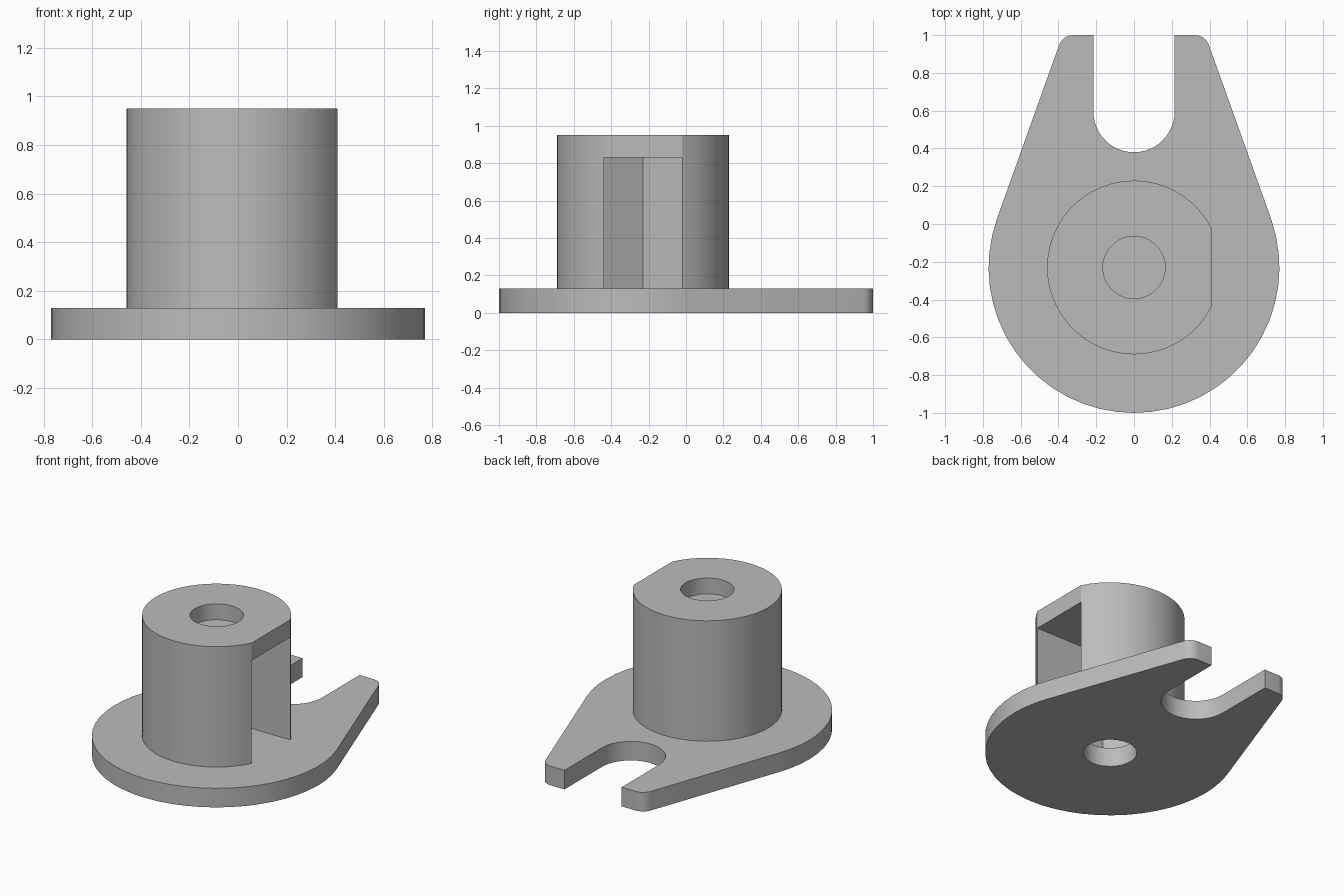
import bpy
import bmesh
from math import sin, cos, radians, degrees, acos, sqrt

cube = bpy.data.objects.get("Cube")
if cube:
    bpy.data.objects.remove(cube, do_unlink=True)

AXIS_Y = -0.23      # centre of the post and of the round end
PLATE_TOP = 0.13
ROOF = 0.83
TOP = 0.95

grey = bpy.data.materials.new("plain grey")
grey.use_nodes = True
grey.diffuse_color = (0.5, 0.5, 0.5, 1)
grey.node_tree.nodes["Principled BSDF"].inputs["Base Color"].default_value = (0.5, 0.5, 0.5, 1)


def arc(cx, cy, r, start, end, steps):
    """Points along a circular arc, angles in degrees."""
    angles = [radians(start + (end - start) * i / steps) for i in range(steps + 1)]
    return [(cx + r * cos(a), cy + r * sin(a)) for a in angles]


def prism(name, outline, z0, z1):
    """Extrude a flat outline between two heights."""
    bm = bmesh.new()
    face = bm.faces.new([bm.verts.new((x, y, z0)) for x, y in outline])
    up = bmesh.ops.extrude_face_region(bm, geom=[face])["geom"]
    for v in up:
        if isinstance(v, bmesh.types.BMVert):
            v.co.z = z1
    bmesh.ops.recalc_face_normals(bm, faces=bm.faces)
    mesh = bpy.data.meshes.new(name)
    bm.to_mesh(mesh)
    bm.free()
    mesh.materials.append(grey)
    obj = bpy.data.objects.new(name, mesh)
    bpy.context.collection.objects.link(obj)
    return obj


def combine(target, other, operation):
    """Apply a boolean and discard the helper."""
    mod = target.modifiers.new("combine", 'BOOLEAN')
    mod.operation = operation
    mod.solver = 'EXACT'
    mod.object = other
    bpy.context.view_layer.objects.active = target
    bpy.ops.object.modifier_apply(modifier=mod.name)
    bpy.data.objects.remove(other, do_unlink=True)


# Forked plate: round front end, tapering sides, rounded prong tips, open slot
half = arc(0, AXIS_Y, 0.77, -90, 19.7, 16)
half += arc(0.322, 0.921, 0.079, 20, 90, 6)
half += [(0.215, 1.0)]
half += arc(0, 0.595, 0.215, 0, -90, 12)
outline = half + [(-x, y) for x, y in reversed(half[1:-1])]
body = prism("flanged_post", outline, 0, PLATE_TOP)

# Post with one flat side
R, FLAT = 0.46, 0.41
a = degrees(acos(FLAT / R))
post = prism("post", arc(0, AXIS_Y, R, a, 360 - a, 44), 0.05, TOP)
combine(body, post, 'UNION')

# Side pocket with a hexagonal inner end
w = sqrt(R * R - FLAT * FLAT) + 0.001
corner = w / sqrt(3)
pocket = [(0.6, AXIS_Y - w), (0.6, AXIS_Y + w), (-corner, AXIS_Y + w),
          (-2 * corner, AXIS_Y), (-corner, AXIS_Y - w)]
combine(body, prism("pocket", pocket, PLATE_TOP, ROOF), 'DIFFERENCE')

# Screw holes in the plate and in the top, the upper one closed by a thin skin
hole = arc(0, AXIS_Y, 0.165, 0, 360, 36)[:-1]
combine(body, prism("lower_hole", hole, -0.1, 0.3), 'DIFFERENCE')
combine(body, prism("upper_hole", hole, ROOF + 0.012, TOP + 0.1), 'DIFFERENCE')

# Smooth curved walls, sharp edges elsewhere
bpy.ops.object.select_all(action='DESELECT')
body.select_set(True)
bpy.context.view_layer.objects.active = body
bpy.ops.object.shade_smooth_by_angle(angle=radians(20))
